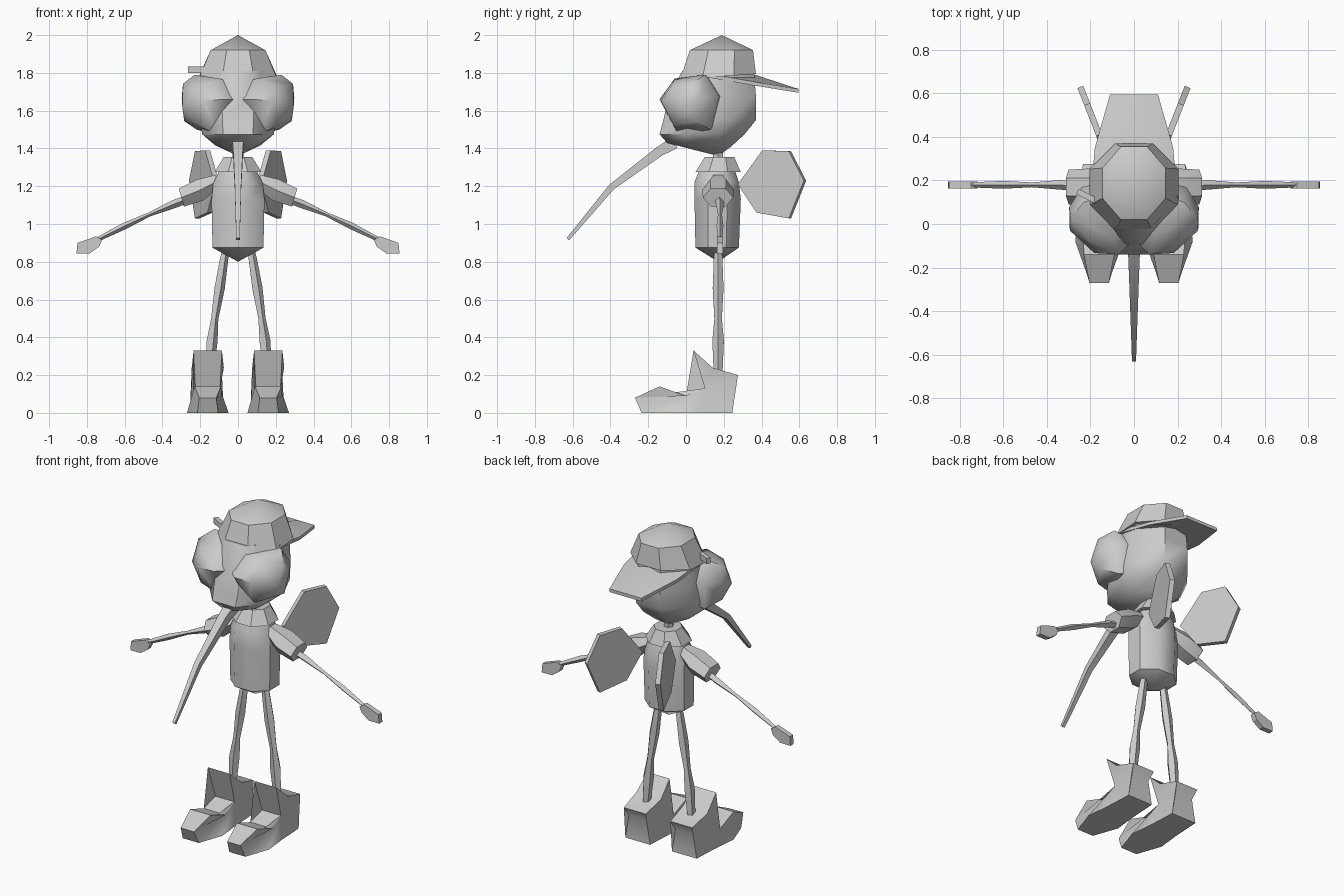
import bpy, bmesh, math
from mathutils import Vector

if "Cube" in bpy.data.objects:
    bpy.data.objects.remove(bpy.data.objects["Cube"])

grey = bpy.data.materials.new("plain_grey")
grey.diffuse_color = (0.6, 0.6, 0.6, 1)
grey.use_nodes = True
grey.node_tree.nodes["Principled BSDF"].inputs["Base Color"].default_value = grey.diffuse_color


def finish(name, verts, faces, angle=45):
    bm = bmesh.new()
    vs = [bm.verts.new(v) for v in verts]
    for f in faces:
        bm.faces.new([vs[i] for i in f])
    bmesh.ops.triangulate(bm, faces=[f for f in bm.faces if len(f.verts) > 4])
    bmesh.ops.recalc_face_normals(bm, faces=bm.faces)
    me = bpy.data.meshes.new(name)
    bm.to_mesh(me)
    bm.free()
    ob = bpy.data.objects.new(name, me)
    bpy.context.collection.objects.link(ob)
    me.materials.append(grey)
    bpy.ops.object.select_all(action='DESELECT')
    ob.select_set(True)
    bpy.context.view_layer.objects.active = ob
    bpy.ops.object.shade_smooth_by_angle(angle=math.radians(angle))
    return ob


def loft(name, rings, start=None, end=None, angle=45):
    """Skin equal rings, closing the ends flat or onto a tip point."""
    n = len(rings[0])
    verts = [p for r in rings for p in r]
    faces = [(k*n+i, k*n+(i+1) % n, (k+1)*n+(i+1) % n, (k+1)*n+i)
             for k in range(len(rings)-1) for i in range(n)]
    for tip, base in ((start, 0), (end, (len(rings)-1)*n)):
        loop = [base+i for i in range(n)]
        if tip is None:
            faces.append(loop)
        else:
            verts.append(tip)
            faces += [(loop[i], loop[(i+1) % n], len(verts)-1) for i in range(n)]
    return finish(name, verts, faces, angle)


def level(z, w, y0, y1, n=8, lift=0):
    """Flat-sided ring spanning +-w in x and y0..y1; lift tilts the back up."""
    k = 1 / math.cos(math.pi/n)
    out = []
    for i in range(n):
        a = 2*math.pi*(i+.5)/n
        out.append((w*k*math.cos(a), (y0+y1)/2+(y1-y0)/2*k*math.sin(a), z+lift*math.sin(a)))
    return out


def tube(name, path, n=4, turn=0):
    """Tapering limb; path rows are x, y, z, radius."""
    rings = []
    for i, row in enumerate(path):
        a, b = path[max(i-1, 0)], path[min(i+1, len(path)-1)]
        d = (Vector(b[:3])-Vector(a[:3])).normalized()
        u = d.cross(Vector((0, 1, 0) if abs(d.y) < .5 else (1, 0, 0))).normalized()
        v = d.cross(u)
        rings.append([Vector(row[:3])+row[3]*(u*math.cos(t)+v*math.sin(t))
                      for t in (2*math.pi*j/n+turn for j in range(n))])
    return loft(name, rings)


def slab(name, outline, thick, angle=30):
    """Plate from an outline, thickened along an offset vector."""
    t = Vector(thick)
    return loft(name, [[Vector(p)-t for p in outline], [Vector(p)+t for p in outline]], angle=angle)


# head and cap
loft("head", [level(1.42, .12, -.10, .24, lift=-.01), level(1.475, .19, -.14, .31),
              level(1.55, .20, -.12, .37), level(1.68, .195, -.09, .37),
              level(1.81, .18, -.02, .36)], start=(0, .17, 1.36))
loft("cap", [level(1.78, .205, -.03, .37, lift=.015), level(1.92, .145, .02, .355)],
     end=(0, .19, 2.0), angle=30)
brim = [(.20, .12, 1.775), (.18, .35, 1.735), (.11, .595, 1.695)]
verts = [(s*x, y, z+h) for h in (0, .02) for s in (1, -1) for x, y, z in brim]
verts += [(0, y, z+h) for h in (0, .02) for y, z in ((.2, 1.79), (.35, 1.775), (.595, 1.695))]
faces = []
for s in (0, 3):
    for k in (0, 1):
        faces += [(o*6+s+k, o*6+s+k+1, 12+o*3+k+1, 12+o*3+k) for o in (0, 1)]
        faces.append((s+k, s+k+1, 6+s+k+1, 6+s+k))
    faces += [(s+2, 14, 17, s+8), (s, 12, 15, s+6)]
finish("cap_brim", verts, faces, 40)
slab("cap_strap", [(-.26, .15, 1.80), (-.06, .05, 1.80), (-.06, .05, 1.83), (-.26, .15, 1.835)],
     (.006, .012, 0))

# long pointed mouth
tube("proboscis", [(0, -.06, 1.43, .045), (0, -.14, 1.385, .037), (0, -.395, 1.195, .024),
                   (0, -.625, .92, .013)], 4, math.pi/4)

# neck, collar, torso
tube("neck", [(0, .17, 1.25, .03), (0, .17, 1.42, .03)], 6)
loft("collar", [level(1.275, .125, .05, .29), level(1.355, .075, .10, .255)], angle=30)
loft("torso", [level(.875, .135, .05, .28), level(1.13, .14, .045, .29),
               level(1.22, .13, .045, .28), level(1.31, .085, .08, .25)], start=(0, .17, .80))

EYE = [(.10, -.06, 1.77), (.23, .10, 1.79), (.24, .17, 1.68),
       (.22, .13, 1.50), (.11, -.04, 1.47), (.07, -.14, 1.66)]
WING = [(.41, 1.39), (.55, 1.385), (.63, 1.23), (.55, 1.03), (.38, 1.06), (.28, 1.21)]
HAND = [(.72, .915), (.75, .935), (.85, .90), (.855, .845), (.785, .845), (.735, .88)]
# boot side profile: y, z, half width
BOOT = [(-.235, 0, .055), (-.08, 0, .11), (.06, 0, .095), (.245, 0, .085), (.245, .145, .06),
        (.275, .20, .075), (.14, .24, .085), (.04, .33, .075), (.10, .13, .065),
        (0, .09, .075), (-.14, .14, .07), (-.27, .08, .045)]

for side, s in (("left", 1), ("right", -1)):
    def flip(p):
        return Vector((s*p[0], p[1], p[2]))

    # bulging eye
    c = Vector((.16, .02, 1.64))
    n = Vector((.88, -.47, 0))
    ring = [Vector(p) for p in EYE]
    loft(side+"_eye", [[flip(c+(p-c)*k+n*d) for p in ring]
                       for k, d in ((.9, -.06), (1, 0), (.68, .095))],
         end=flip((.295, -.03, 1.62)), angle=50)

    # wing
    slab(side+"_wing", [flip((.11+(y-.28)*.39, y, z)) for y, z in WING], (s*.013, -.006, 0))

    # flared sleeve
    loft(side+"_sleeve", [[flip((x+.28*r*math.sin(t), .17+q*math.cos(t), z+r*math.sin(t)))
                           for t in (math.pi*j/3 for j in range(6))]
                          for x, z, q, r in ((.11, 1.225, .05, .04), (.20, 1.18, .085, .065),
                                             (.30, 1.14, .08, .055))], angle=30)

    # arm and hand
    tube(side+"_arm", [flip(p[:3])[:]+(p[3],) for p in
                       ((.22, .17, 1.15, .02), (.34, .18, 1.105, .022), (.47, .18, 1.05, .011),
                        (.60, .18, .99, .018), (.74, .18, .92, .012))])
    slab(side+"_hand", [flip((x, .18, z)) for x, z in HAND], (0, .016, 0))

    # leg
    tube(side+"_leg", [(s*x, .17, z, r) for x, z, r in
                       ((.065, .88, .018), (.075, .82, .024), (.10, .66, .03), (.125, .50, .021),
                        (.14, .38, .032), (.155, .20, .024))], 5)

    # boot
    loft(side+"_boot", [[(s*.16+k*w, y, z) for y, z, w in BOOT] for k in (-1, 1)], angle=40)
